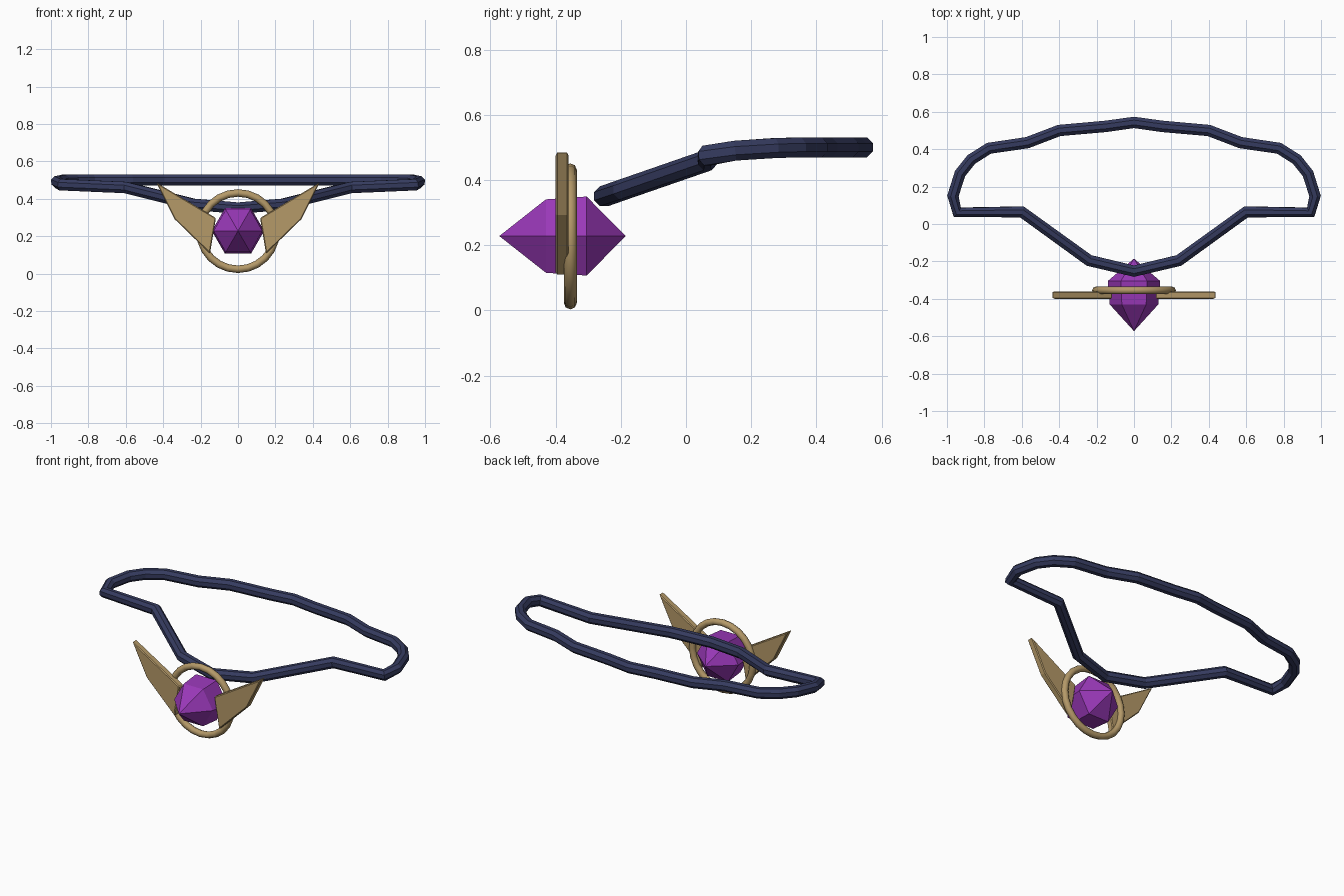
import bpy, bmesh, math
from mathutils import Vector

if "Cube" in bpy.data.objects:
    bpy.data.objects.remove(bpy.data.objects["Cube"])


def material(name, color):
    m = bpy.data.materials.new(name)
    m.diffuse_color = (*color, 1)
    m.use_nodes = True
    m.node_tree.nodes["Principled BSDF"].inputs["Base Color"].default_value = m.diffuse_color
    return m


NAVY = material("navy cord", (0.036, 0.044, 0.115))
GOLD = material("antique gold", (0.46, 0.32, 0.14))
PURPLE = material("purple crystal", (0.32, 0.04, 0.48))


def finish(name, bm, mat):
    bmesh.ops.recalc_face_normals(bm, faces=bm.faces)
    me = bpy.data.meshes.new(name)
    bm.to_mesh(me)
    bm.free()
    me.materials.append(mat)
    ob = bpy.data.objects.new(name, me)
    bpy.context.collection.objects.link(ob)
    return ob


def bridge(bm, a, b):
    n = len(a)
    for i in range(n):
        bm.faces.new((a[i], a[(i + 1) % n], b[(i + 1) % n], b[i]))


# Cord: octagonal tube swept round a closed, mirrored path
half = [(0.24, -0.195, 0.37), (0.60, 0.065, 0.46), (0.945, 0.063, 0.475),
        (0.968, 0.15, 0.49), (0.93, 0.27, 0.498), (0.87, 0.345, 0.5),
        (0.775, 0.405, 0.5), (0.57, 0.435, 0.5), (0.40, 0.50, 0.5),
        (0.15, 0.522, 0.5)]
path = [(0, -0.252, 0.35)] + half + [(0, 0.543, 0.5)]
path += [(-x, y, z) for x, y, z in reversed(half)]
path = [Vector(p) for p in path]
bm = bmesh.new()
rings = []
for i, p in enumerate(path):
    before = (p - path[i - 1]).normalized()
    after = (path[(i + 1) % len(path)] - p).normalized()
    t = (before + after).normalized()
    side = t.cross(Vector((0, 0, 1))).normalized()
    up = side.cross(t)
    angles = [math.tau * (k + 0.5) / 8 for k in range(8)]
    rings.append([bm.verts.new(p + 0.033 * (side * math.cos(a) + up * math.sin(a)))
                  for a in angles])
for i, r in enumerate(rings):
    bridge(bm, rings[i - 1], r)
finish("neck_cord", bm, NAVY)

# Crystal: six-sided prism with a long front point and a shorter back point
bm = bmesh.new()
rings = []
for y, r in ((-0.43, 0.13), (-0.305, 0.14)):
    rings.append([bm.verts.new((r * math.cos(k * math.pi / 3), y,
                                0.228 + r * math.sin(k * math.pi / 3)))
                  for k in range(6)])
bridge(bm, *rings)
for ring, y in zip(rings, (-0.573, -0.185)):
    tip = bm.verts.new((0, y, 0.228))
    for i in range(6):
        bm.faces.new((ring[i - 1], ring[i], tip))
finish("crystal", bm, PURPLE)

# Gold ring behind the wings
bpy.ops.mesh.primitive_torus_add(major_segments=24, minor_segments=8,
                                 major_radius=0.204, minor_radius=0.02,
                                 location=(0, -0.355, 0.227),
                                 rotation=(math.pi / 2, 0, 0))
ring = bpy.context.object
ring.name = "gold_ring"
ring.data.materials.append(GOLD)
bpy.ops.object.shade_smooth_by_angle(angle=math.radians(50))

# Wings: bevelled flat plates, mirrored left and right
outline = [(0.118, 0.297), (0.437, 0.487), (0.34, 0.292), (0.15, 0.107)]
for name, s in (("right_wing", 1), ("left_wing", -1)):
    bm = bmesh.new()
    front, back = [[bm.verts.new((s * x, y, z)) for x, z in outline]
                   for y in (-0.4, -0.36)]
    bm.faces.new(front)
    bm.faces.new(back)
    bridge(bm, front, back)
    wing = finish(name, bm, GOLD)
    bevel = wing.modifiers.new("edge bevel", 'BEVEL')
    bevel.width = 0.005
    bevel.segments = 1
